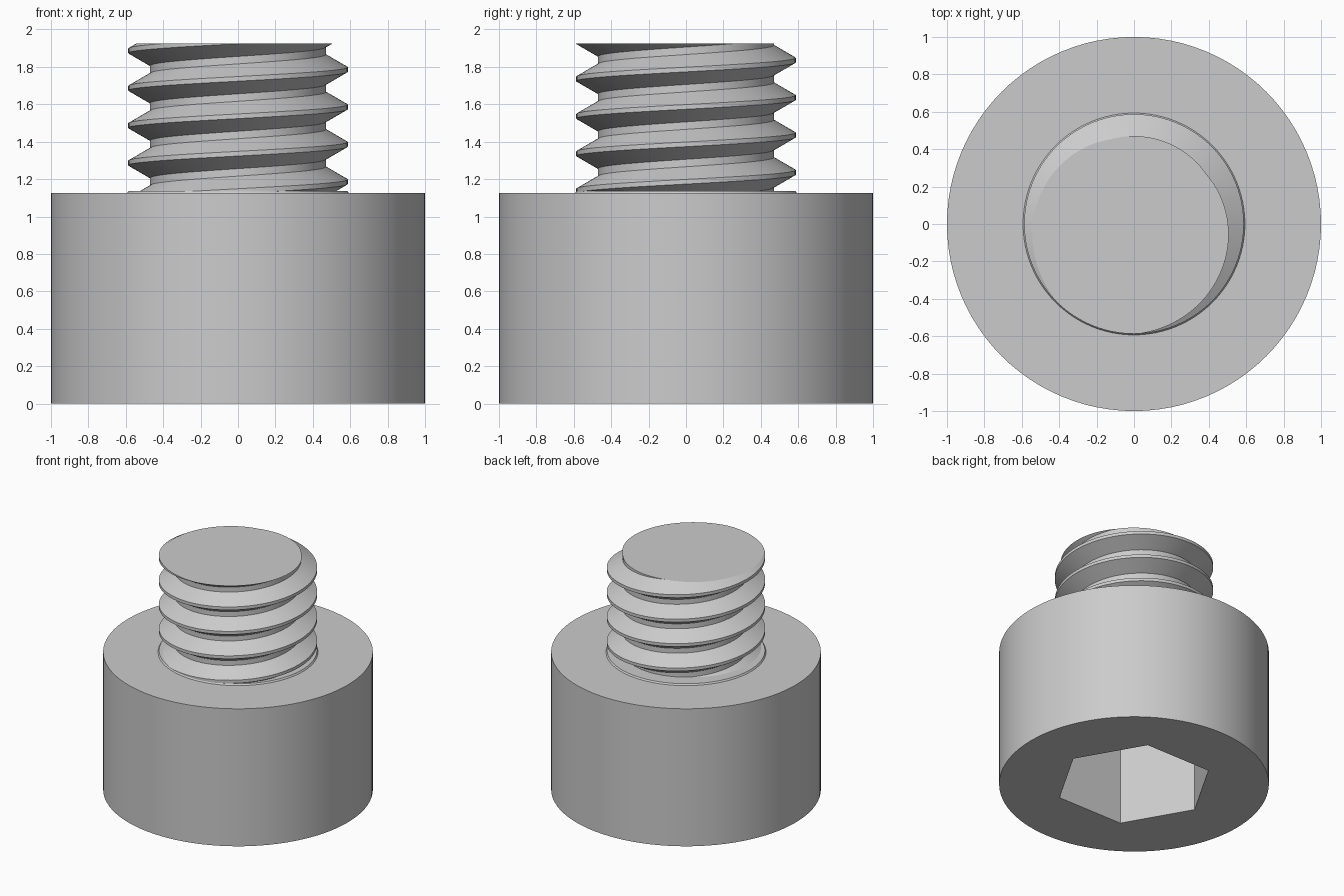
import bpy, bmesh, math

old = bpy.data.objects.get("Cube")
if old:
    bpy.data.objects.remove(old, do_unlink=True)

SEGMENTS = 96
HEAD_TOP, SHAFT_TOP = 1.125, 1.925
CREST_R, ROOT_R, PITCH = 0.587, 0.47, 0.2
CREST_Z = 1.786            # height of a crest centre on the +x side

steel = bpy.data.materials.new("grey_steel")
steel.use_nodes = True
steel.diffuse_color = (0.6, 0.6, 0.6, 1)
steel.node_tree.nodes["Principled BSDF"].inputs["Base Color"].default_value = (0.6, 0.6, 0.6, 1)


def finish(obj):
    """Give the part its material and smooth curved faces."""
    obj.data.materials.clear()
    obj.data.materials.append(steel)
    bpy.ops.object.select_all(action='DESELECT')
    obj.select_set(True)
    bpy.context.view_layer.objects.active = obj
    bpy.ops.object.shade_smooth_by_angle(angle=math.radians(25))


def cone(name, r_low, r_high, z_low, z_high, sides):
    bpy.ops.mesh.primitive_cone_add(vertices=sides, radius1=r_low, radius2=r_high,
                                    depth=z_high - z_low, location=(0, 0, (z_low + z_high) / 2))
    obj = bpy.context.object
    obj.name = name
    return obj


# Cylindrical head with a hexagonal socket cut in its base
head = cone("head", 1, 1, 0, HEAD_TOP, SEGMENTS)
cutter = cone("socket_cutter", 0.587, 0.587, -0.2, 0.66, 6)
cutter.rotation_euler.z = math.radians(30)   # corners on the x axis
cutter.hide_render = True
cut = head.modifiers.new("hex_socket", 'BOOLEAN')
cut.operation = 'DIFFERENCE'
cut.solver = 'EXACT'
cut.object = cutter
bpy.context.view_layer.objects.active = head
bpy.ops.object.modifier_apply(modifier=cut.name)
bpy.data.objects.remove(cutter, do_unlink=True)
finish(head)

# Thin bevelled collar where the shaft meets the head
finish(cone("collar", 0.6, 0.585, HEAD_TOP - 0.01, HEAD_TOP + 0.012, SEGMENTS))

# Threaded shaft: a right-handed helical sweep of one tooth, trimmed flat at both ends
half_crest = PITCH / 16
flank = (CREST_R - ROOT_R) / math.sqrt(3)
tooth = [(ROOT_R, -half_crest - flank), (CREST_R, -half_crest),
         (CREST_R, half_crest), (ROOT_R, half_crest + flank)]
bm = bmesh.new()
rings = []
for i in range(-6 * SEGMENTS, 3 * SEGMENTS + 1):
    a = 2 * math.pi * i / SEGMENTS
    rings.append([bm.verts.new((r * math.cos(a), r * math.sin(a),
                                CREST_Z + PITCH * i / SEGMENTS + dz)) for r, dz in tooth])
for i in range(len(rings) - SEGMENTS - 1):
    here = rings[i] + rings[i + SEGMENTS][:1]
    after = rings[i + 1] + rings[i + SEGMENTS + 1][:1]
    for j in range(4):
        bm.faces.new((here[j], after[j], after[j + 1], here[j + 1]))
for z, side in ((HEAD_TOP - 0.02, -1), (SHAFT_TOP, 1)):
    result = bmesh.ops.bisect_plane(bm, geom=bm.verts[:] + bm.edges[:] + bm.faces[:],
                                    plane_co=(0, 0, z), plane_no=(0, 0, side), clear_outer=True)
    rim = [e for e in result["geom_cut"] if isinstance(e, bmesh.types.BMEdge)]
    bmesh.ops.contextual_create(bm, geom=rim)
bmesh.ops.recalc_face_normals(bm, faces=bm.faces[:])
mesh = bpy.data.meshes.new("threaded_shaft")
bm.to_mesh(mesh)
bm.free()
shaft = bpy.data.objects.new("threaded_shaft", mesh)
bpy.context.collection.objects.link(shaft)
finish(shaft)
